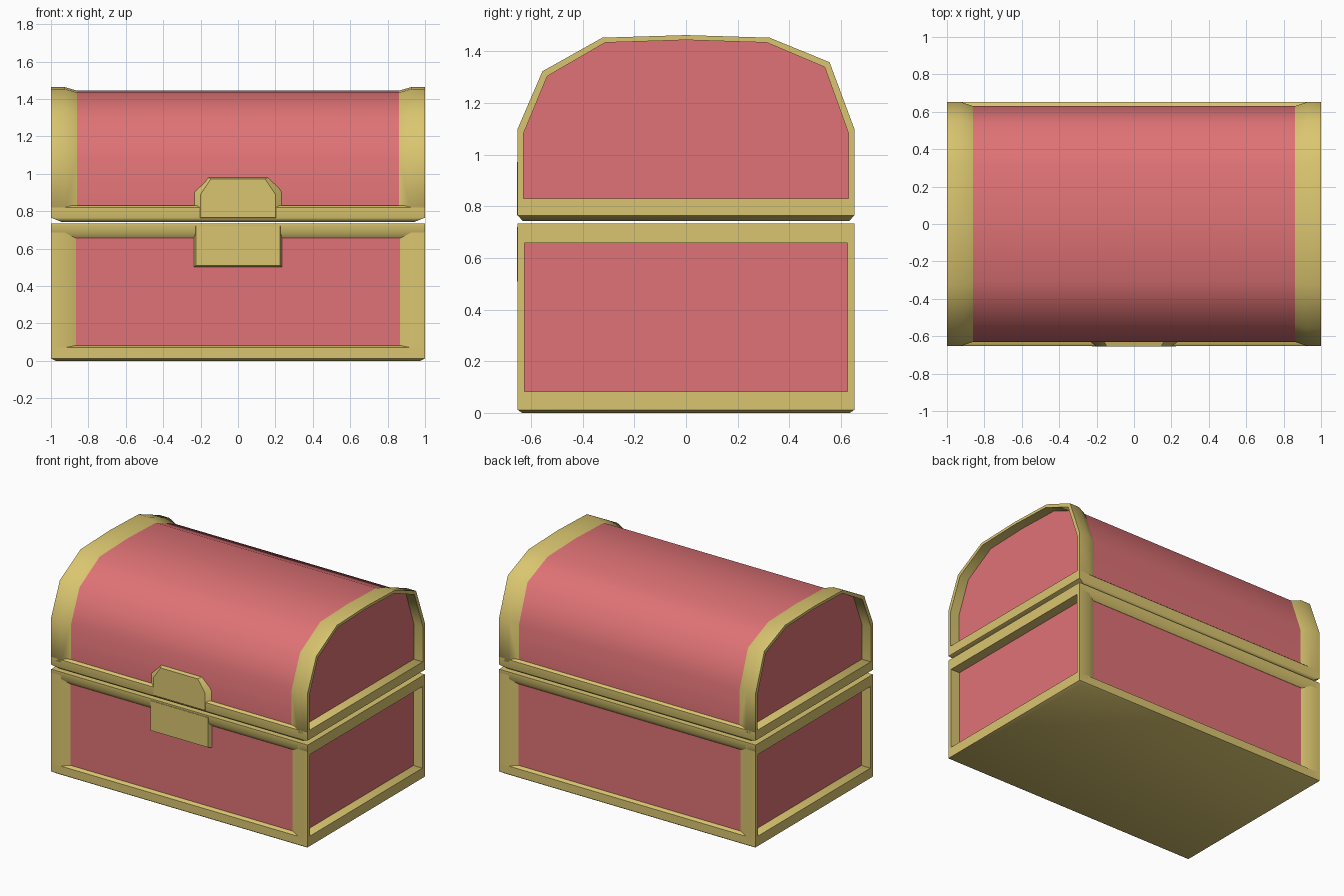
import bpy, bmesh, math

if "Cube" in bpy.data.objects:
    bpy.data.objects.remove(bpy.data.objects["Cube"])


def material(name, rgb):
    m = bpy.data.materials.new(name)
    m.diffuse_color = (*rgb, 1.0)
    m.use_nodes = True
    m.node_tree.nodes["Principled BSDF"].inputs["Base Color"].default_value = m.diffuse_color
    return m


ROSE = material("rose_panel", (0.74, 0.17, 0.18))
GOLD = material("gold_trim", (0.70, 0.56, 0.16))


def loft(name, rings, mat, closed=True, angle=50):
    """Join matching rings of points with quads and cap both ends."""
    bm = bmesh.new()
    rows = [[bm.verts.new(p) for p in ring] for ring in rings]
    n = len(rows[0])
    for a, b in zip(rows, rows[1:]):
        for i in range(n):
            j = (i + 1) % n
            bm.faces.new((a[i], a[j], b[j], b[i]))
    bm.faces.new(rows[0])
    bm.faces.new(rows[-1])
    bmesh.ops.recalc_face_normals(bm, faces=bm.faces)
    mesh = bpy.data.meshes.new(name)
    bm.to_mesh(mesh)
    bm.free()
    ob = bpy.data.objects.new(name, mesh)
    bpy.context.collection.objects.link(ob)
    mesh.materials.append(mat)
    bpy.ops.object.select_all(action='DESELECT')
    ob.select_set(True)
    bpy.context.view_layer.objects.active = ob
    bpy.ops.object.shade_smooth_by_angle(angle=math.radians(angle))
    return ob


def slab(name, levels, mat):
    """Stack of rectangles given as (half x, half y, z)."""
    return loft(name, [[(-x, -y, z), (x, -y, z), (x, y, z), (-x, y, z)]
                       for x, y, z in levels], mat)


def band(name, outer, inner, side):
    """Edge trim following a (y, z) path, sloping down to the panel."""
    rings = []
    for (oy, oz), (iy, iz) in zip(outer, inner):
        rings.append([(side, oy, oz), (side * 0.925, oy, oz),
                      (side * 0.86, iy, iz), (side, iy, iz)])
    return loft(name, rings, GOLD)


# Base: recessed body between a bottom rail and a top rail
slab("base_body", [(0.93, 0.628, 0.03), (0.93, 0.628, 0.70)], ROSE)
slab("base_bottom_rail", [(0.975, 0.635, 0.0), (1, 0.652, 0.012),
                          (1, 0.652, 0.07), (1, 0.63, 0.082)], GOLD)
slab("base_top_rail", [(1, 0.63, 0.657), (1, 0.652, 0.685),
                       (1, 0.652, 0.733)], GOLD)

# Lid: arched body, end trims and lower rail
arch = [(-0.652, 0.80), (-0.652, 1.10), (-0.556, 1.323), (-0.324, 1.453),
        (0, 1.463), (0.324, 1.453), (0.556, 1.358), (0.652, 1.10), (0.652, 0.80)]
arch_in = [(y * 0.966, z - 0.019) for y, z in arch]
loft("lid_body", [[(x, y, z) for y, z in arch_in] for x in (-0.93, 0.93)], ROSE)
slab("lid_rail", [(0.945, 0.632, 0.743), (1, 0.652, 0.765),
                  (1, 0.652, 0.82), (1, 0.64, 0.83)], GOLD)

for side, label in ((-1, "left"), (1, "right")):
    band("lid_arch_trim_" + label, arch, arch_in, side)
    # Corner posts of the base
    for d, where in ((-1, "front"), (1, "back")):
        band(f"corner_post_{where}_{label}",
             [(d * 0.652, 0.04), (d * 0.652, 0.71)],
             [(d * 0.626, 0.04), (d * 0.626, 0.71)], side)


def plate(name, back, front):
    """Raised plate with sloping sides from (x, z) outlines."""
    return loft(name, [[(x, -0.62, z) for x, z in back],
                       [(x, -0.655, z) for x, z in front]], GOLD, angle=30)


# Clasp: chamfered plate on the lid, tongue plate on the base
plate("clasp_top",
      [(-0.247, 0.76), (0.247, 0.76), (0.247, 0.905), (0.165, 0.982), (-0.165, 0.982), (-0.247, 0.905)],
      [(-0.20, 0.765), (0.20, 0.765), (0.20, 0.89), (0.145, 0.972), (-0.145, 0.972), (-0.20, 0.89)])
plate("clasp_tongue",
      [(-0.24, 0.50), (0.24, 0.50), (0.24, 0.72), (-0.24, 0.72)],
      [(-0.225, 0.51), (0.225, 0.51), (0.225, 0.72), (-0.225, 0.72)])
